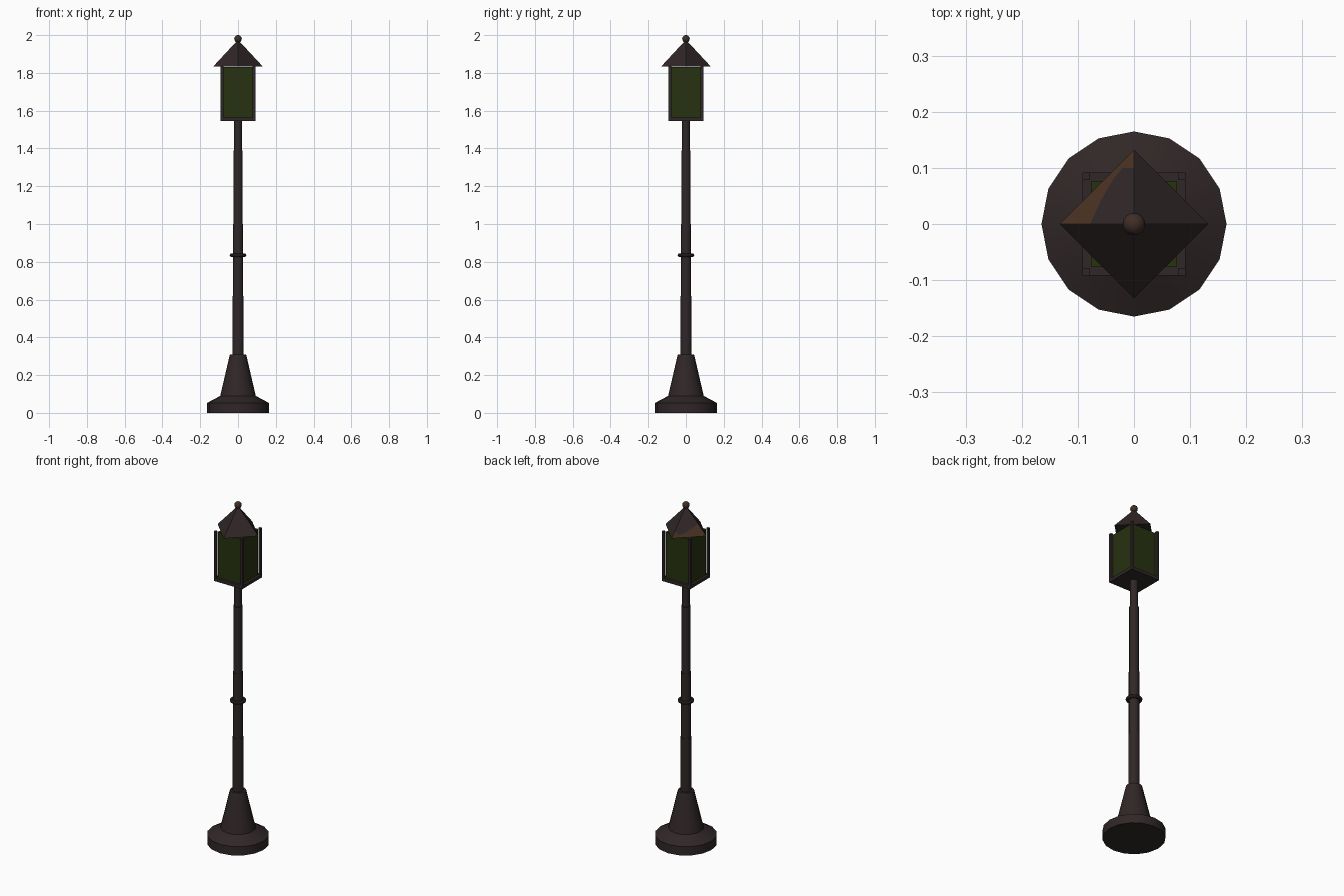
import bpy, bmesh, math

cube = bpy.data.objects.get("Cube")
if cube:
    bpy.data.objects.remove(cube, do_unlink=True)


def material(name, rgb):
    m = bpy.data.materials.new(name)
    m.use_nodes = True
    m.diffuse_color = (*rgb, 1)
    m.node_tree.nodes["Principled BSDF"].inputs["Base Color"].default_value = (*rgb, 1)
    return m


IRON = material("dark iron", (0.03, 0.02, 0.02))
BLACK = material("black iron", (0.014, 0.010, 0.010))
RUST = material("rust", (0.065, 0.031, 0.016))
BRONZE = material("brown bronze", (0.05, 0.027, 0.019))
GLASS = material("dark green glass", (0.02, 0.032, 0.005))


def smooth(angle=35):
    bpy.ops.object.shade_smooth_by_angle(angle=math.radians(angle))


def build(name, bm, *mats):
    bmesh.ops.recalc_face_normals(bm, faces=bm.faces)
    mesh = bpy.data.meshes.new(name)
    bm.to_mesh(mesh)
    bm.free()
    ob = bpy.data.objects.new(name, mesh)
    bpy.context.collection.objects.link(ob)
    for m in mats:
        mesh.materials.append(m)
    bpy.ops.object.select_all(action='DESELECT')
    ob.select_set(True)
    bpy.context.view_layer.objects.active = ob
    return ob


def lathe(name, profile, sides, mat):
    """Closed solid of revolution from (radius, height) pairs."""
    bm = bmesh.new()
    rings = []
    for r, z in profile:
        rings.append([bm.verts.new((r * math.cos(math.tau * i / sides),
                                    r * math.sin(math.tau * i / sides), z))
                      for i in range(sides)])
    for a, b in zip(rings, rings[1:]):
        for i in range(sides):
            j = (i + 1) % sides
            bm.faces.new((a[i], a[j], b[j], b[i]))
    bm.faces.new(rings[0])
    bm.faces.new(rings[-1])
    build(name, bm, mat)
    smooth()


def box(name, x, y, half, z0, z1, mat):
    bm = bmesh.new()
    bmesh.ops.create_cube(bm, size=1)
    for v in bm.verts:
        v.co = (x + v.co.x * 2 * half, y + v.co.y * 2 * half,
                z0 + (v.co.z + 0.5) * (z1 - z0))
    build(name, bm, mat)


# Foot and stepped pole
lathe("base", [(0.165, 0), (0.165, 0.052), (0.094, 0.09), (0.043, 0.31)], 16, IRON)
lathe("pole", [(0.03, 0.3), (0.03, 0.62), (0.0275, 0.62), (0.0275, 1.0), (0.025, 1.0),
               (0.025, 1.39), (0.0215, 1.39), (0.0215, 1.55)], 16, IRON)

# Ring around the pole
bpy.ops.mesh.primitive_torus_add(major_segments=16, minor_segments=8, major_radius=0.034,
                                 minor_radius=0.01, location=(0, 0, 0.835))
ring = bpy.context.object
ring.name = "pole_ring"
ring.data.materials.append(BLACK)
smooth(60)

# Lantern: floor, glass and corner posts
box("lantern_floor", 0, 0, 0.092, 1.545, 1.563, IRON)
box("lantern_glass", 0, 0, 0.077, 1.56, 1.83, GLASS)
for xn, x in (("left", 1), ("right", -1)):
    for yn, y in (("front", -1), ("back", 1)):
        box(f"{yn}_{xn}_post", x * 0.085, y * 0.085, 0.007, 1.56, 1.836, IRON)

# Diamond-shaped pyramid roof, one side rusted along the eave
R, EAVE, RISE = 0.132, 1.833, 0.142
bm = bmesh.new()


def roof_vert(x, y):
    return bm.verts.new((x, y, EAVE + RISE * (R - abs(x) - abs(y)) / R))


apex = roof_vert(0, 0)
left, back, right, front = [roof_vert(*p) for p in ((R, 0), (0, R), (-R, 0), (0, -R))]
edge = [roof_vert(*p) for p in ((0, 0.1), (-0.02, 0.1), (-0.035, 0.083),
                                (-0.06, 0.04), (-0.078, 0))]
bm.faces.new((apex, left, back, edge[0]))
bm.faces.new((apex, *edge))
rusted = bm.faces.new((back, right, *reversed(edge)))
rusted.material_index = 1
bm.faces.new((apex, edge[-1], right, front))
bm.faces.new((apex, front, left))
bm.faces.new((left, front, right, back))
# Fold the neighbours cleanly along the ridges
bmesh.ops.connect_verts_nonplanar(bm, angle_limit=0.01, faces=bm.faces[:])
build("roof", bm, IRON, RUST)

# Ball finial
bpy.ops.mesh.primitive_uv_sphere_add(segments=16, ring_count=10, radius=0.02,
                                     location=(0, 0, 1.98))
ball = bpy.context.object
ball.name = "finial_ball"
ball.data.materials.append(BRONZE)
smooth(60)
